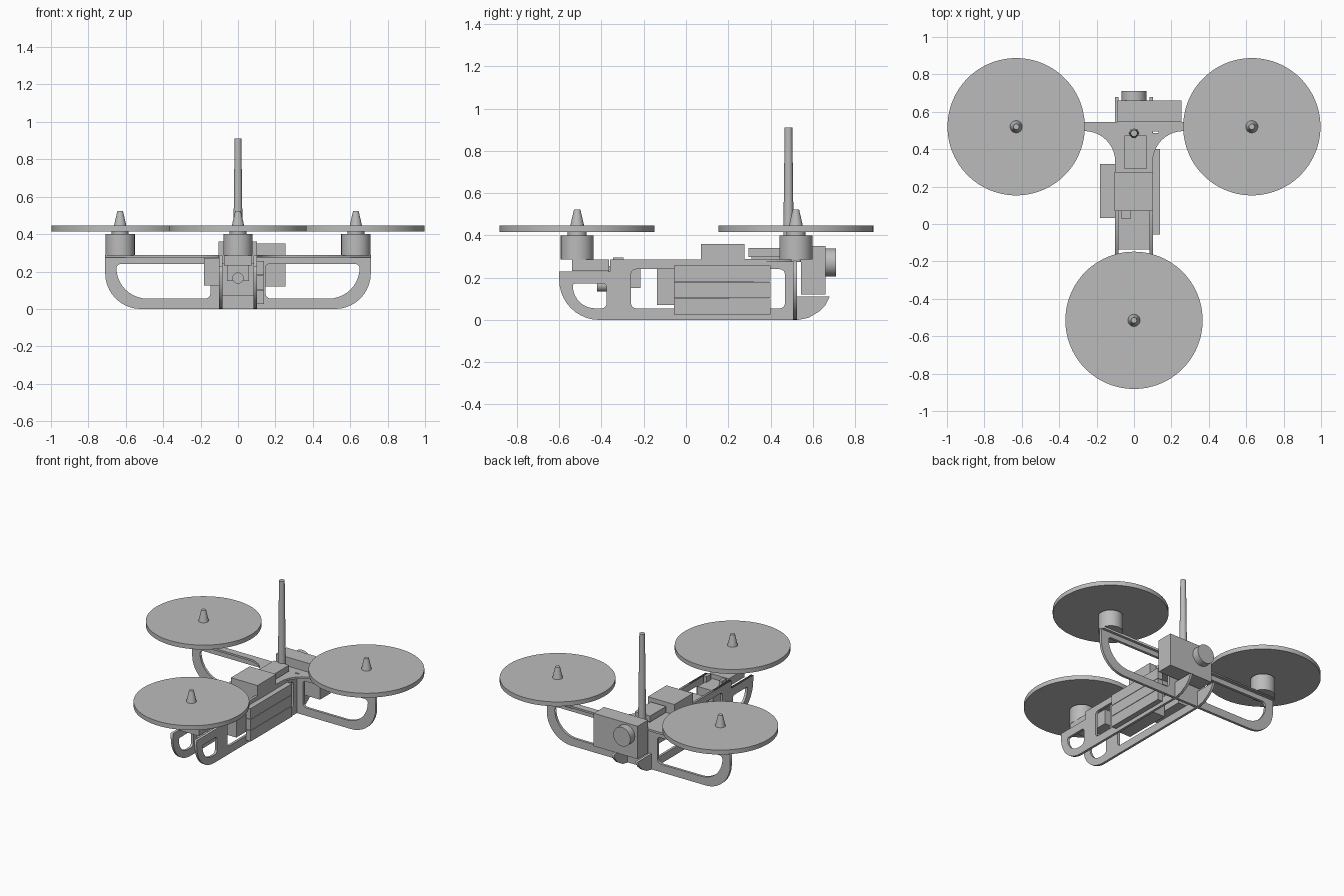
import bpy, bmesh, math
from mathutils import Matrix, Vector

cube = bpy.data.objects.get("Cube")
if cube:
    bpy.data.objects.remove(cube, do_unlink=True)

grey = bpy.data.materials.new("light_grey")
grey.use_nodes = True
grey.diffuse_color = (0.5, 0.5, 0.5, 1)
grey.node_tree.nodes["Principled BSDF"].inputs["Base Color"].default_value = (0.5, 0.5, 0.5, 1)


def add_object(name, mesh, smooth=False):
    obj = bpy.data.objects.new(name, mesh)
    bpy.context.collection.objects.link(obj)
    mesh.materials.clear()
    mesh.materials.append(grey)
    if smooth:
        bpy.ops.object.select_all(action="DESELECT")
        obj.select_set(True)
        bpy.context.view_layer.objects.active = obj
        bpy.ops.object.shade_smooth_by_angle(angle=math.radians(35))
    return obj


def box(name, x, y, z):
    """Box from its (low, high) extents on each axis."""
    bm = bmesh.new()
    bmesh.ops.create_cube(bm, size=1)
    for v in bm.verts:
        v.co = [(a + b) / 2 + (b - a) * c for (a, b), c in zip((x, y, z), v.co)]
    mesh = bpy.data.meshes.new(name)
    bm.to_mesh(mesh)
    bm.free()
    return add_object(name, mesh)


def cone(name, base, r1, r2, length, axis="Z", sides=48):
    """Cylinder or cone rising from its base point."""
    bm = bmesh.new()
    turn = Matrix.Rotation(-math.pi / 2, 4, "X") if axis == "Y" else Matrix()
    lift = Matrix.Translation((0, 0, length / 2))
    bmesh.ops.create_cone(bm, cap_ends=True, segments=sides, radius1=r1, radius2=r2,
                          depth=length, matrix=Matrix.Translation(base) @ turn @ lift)
    mesh = bpy.data.meshes.new(name)
    bm.to_mesh(mesh)
    bm.free()
    return add_object(name, mesh, True)


def rounded(corners, steps=10):
    """Fillet every (u, v, radius) corner of a closed outline."""
    out = []
    for i, (u, v, r) in enumerate(corners):
        p = Vector((u, v))
        a = (Vector(corners[i - 1][:2]) - p).normalized()
        b = (Vector(corners[(i + 1) % len(corners)][:2]) - p).normalized()
        if not r:
            out.append(p)
            continue
        half = a.angle(b) / 2
        centre = p + (a + b).normalized() * (r / math.sin(half))
        start = p + a * (r / math.tan(half)) - centre
        end = p + b * (r / math.tan(half)) - centre
        sweep = start.angle(end)
        for k in range(steps + 1):
            t = k / steps
            out.append(centre + (start * math.sin((1 - t) * sweep)
                                 + end * math.sin(t * sweep)) / math.sin(sweep))
    return out


def plate(name, outline, holes, thickness, matrix):
    """Flat plate with cut-outs, centred on its own plane."""
    curve = bpy.data.curves.new(name, "CURVE")
    curve.dimensions = "2D"
    curve.fill_mode = "BOTH"
    curve.extrude = thickness / 2
    for loop in [outline] + holes:
        pts = rounded(loop)
        spline = curve.splines.new("POLY")
        spline.points.add(len(pts) - 1)
        for sp, p in zip(spline.points, pts):
            sp.co = (p.x, p.y, 0, 1)
        spline.use_cyclic_u = True
    temp = bpy.data.objects.new(name + "_curve", curve)
    bpy.context.collection.objects.link(temp)
    bpy.context.view_layer.update()
    mesh = bpy.data.meshes.new_from_object(temp.evaluated_get(bpy.context.evaluated_depsgraph_get()))
    bpy.data.objects.remove(temp, do_unlink=True)
    mesh.transform(matrix)
    return add_object(name, mesh)


def mirrored(points):
    return [(-u, v, r) for u, v, r in reversed(points)]


# Plane orientations: side plates lie in YZ, the arm frame in XZ
YZ = Matrix(((0, 0, 1, 0), (1, 0, 0, 0), (0, 1, 0, 0), (0, 0, 0, 1)))
XZ = Matrix.Rotation(math.pi / 2, 4, "X")

# Long side plates with a nose hole, large window and rear skid hook
side = [(-0.6, 0, 0.19), (0.68, 0, 0), (0.68, 0.11, 0), (0.52, 0.11, 0),
        (0.52, 0.285, 0), (-0.36, 0.285, 0), (-0.36, 0.23, 0), (-0.6, 0.23, 0)]
side[1:3] = [(0.53, 0, 0), (0.58, 0.01, 0), (0.63, 0.04, 0), (0.66, 0.07, 0), (0.68, 0.11, 0)]
nose_hole = [(-0.535, 0.055, 0.105), (-0.375, 0.055, 0.025),
             (-0.375, 0.172, 0.02), (-0.535, 0.172, 0.01)]
window = [(-0.26, 0.055, 0.025), (0.468, 0.055, 0.025),
          (0.468, 0.24, 0.025), (-0.26, 0.24, 0.025)]
for label, x in (("left", 0.092), ("right", -0.092)):
    plate(label + "_side_plate", side, [nose_hole, window], 0.017,
          Matrix.Translation((x, 0, 0)) @ YZ)

# Vertical arm frame across the body, with one opening per arm
half = [(0.71, 0, 0.19), (0.71, 0.28, 0)]
opening = [(0.147, 0.055, 0.03), (0.65, 0.055, 0.165),
           (0.65, 0.24, 0.025), (0.147, 0.24, 0.02)]
plate("arm_frame", half + mirrored(half), [opening, mirrored(opening)], 0.018,
      Matrix.Translation((0, 0.516, 0)) @ XZ)

# Horizontal top plate that flares from the body into the arms
flare = [(0.1, 0.2, 0), (0.1, 0.497, 0.165), (0.71, 0.497, 0), (0.71, 0.545, 0)]
slot = [(0.1, 0.486, 0), (0.13, 0.486, 0), (0.13, 0.495, 0), (0.1, 0.495, 0)]
plate("top_plate", flare + mirrored(flare), [slot], 0.014,
      Matrix.Translation((0, 0, 0.281)))

# Motors, rotor discs and spinners
for label, x, y in (("left", 0.63, 0.52), ("right", -0.63, 0.52), ("front", 0, -0.515)):
    cone(label + "_motor", (x, y, 0.285), 0.078, 0.078, 0.115)
    cone(label + "_motor_shaft", (x, y, 0.395), 0.045, 0.045, 0.025)
    cone(label + "_rotor_disc", (x, y, 0.415), 0.367, 0.367, 0.031, sides=96)
    cone(label + "_spinner", (x, y, 0.445), 0.033, 0.015, 0.078, sides=32)

# Antenna
cone("antenna", (0, 0.485, 0.28), 0.026, 0.018, 0.63, sides=32)

# Tilting front motor mount with its servo
box("front_motor_mount", (-0.075, 0.075), (-0.54, -0.365), (0.232, 0.287))
box("tilt_servo", (-0.06, 0.06), (-0.37, -0.215), (0.15, 0.255))
cone("tilt_pivot", (0, -0.42, 0.165), 0.03, 0.03, 0.08, axis="Y", sides=24)
for x in (-0.06, 0.06):
    box("servo_clip", (x - 0.012, x + 0.012), (-0.345, -0.295), (0.25, 0.295))

# Electronics inside and on top of the body
box("inner_module", (-0.083, 0.083), (-0.137, 0.2), (0.07, 0.245))
box("top_module", (-0.104, 0.102), (0.07, 0.277), (0.245, 0.36))
box("receiver", (-0.052, 0.066), (0.295, 0.472), (0.298, 0.34))
box("receiver_base", (-0.04, 0.05), (0.31, 0.46), (0.28, 0.3))
box("connector", (-0.07, -0.015), (0.03, 0.075), (0.24, 0.28))
box("right_module", (-0.183, -0.1), (0.033, 0.32), (0.125, 0.272))

# Three stacked battery cells on the left side
for i in range(3):
    z = 0.026 + i * 0.078
    box("battery_cell", (0.1, 0.138), (-0.057, 0.4), (z, z + 0.075))

# Rear camera with lens
box("camera_body", (-0.088, 0.253), (0.545, 0.66), (0.12, 0.35))
cone("camera_lens", (0, 0.655, 0.272), 0.066, 0.066, 0.055, axis="Y")
